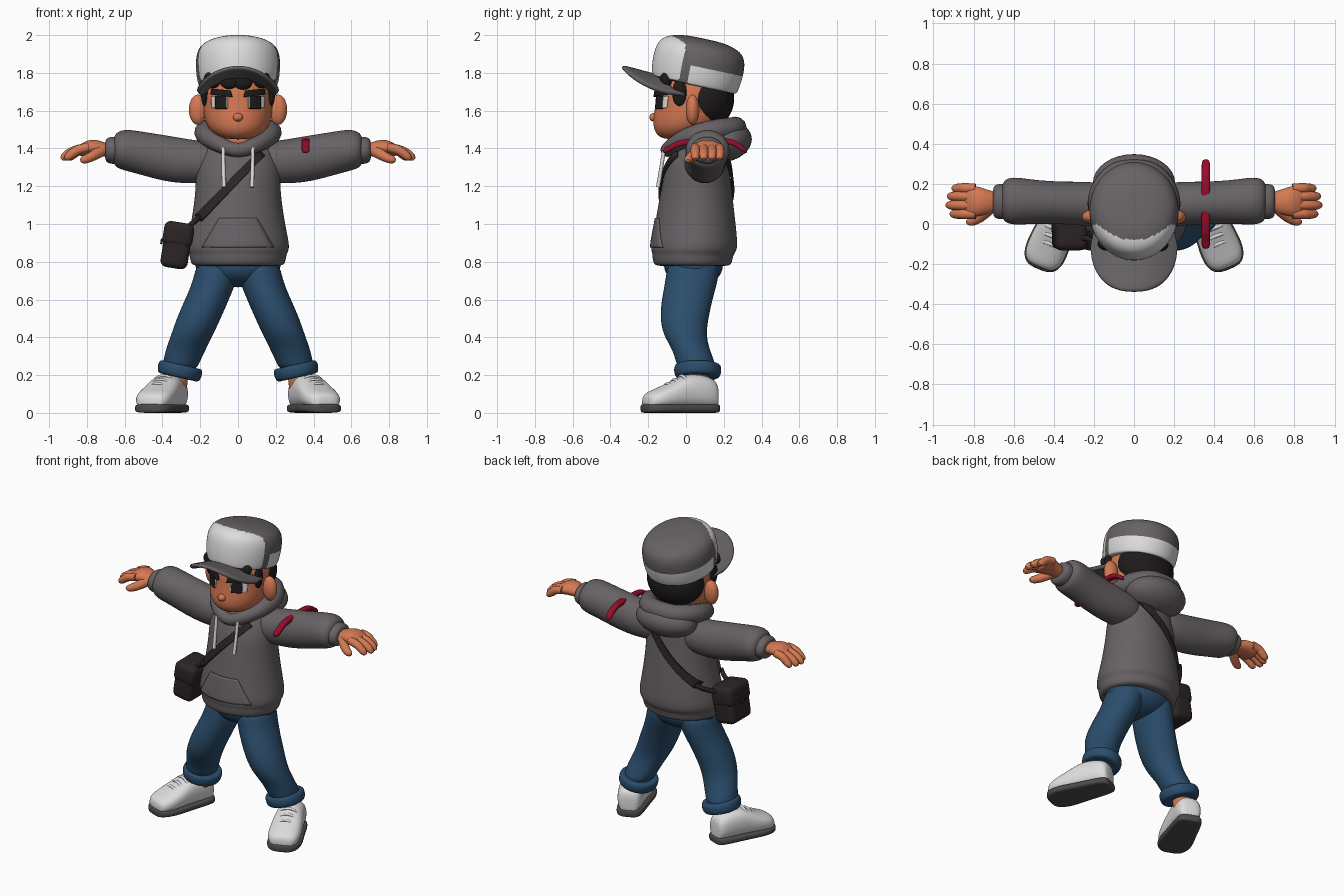
import bpy, bmesh
from math import sin, cos, pi, radians
from mathutils import Vector, Matrix
from mathutils.bvhtree import BVHTree

if "Cube" in bpy.data.objects:
    bpy.data.objects.remove(bpy.data.objects["Cube"])


def material(name, r, g, b):
    m = bpy.data.materials.new(name)
    m.use_nodes = True
    m.diffuse_color = (r, g, b, 1)
    bsdf = m.node_tree.nodes["Principled BSDF"]
    bsdf.inputs["Base Color"].default_value = (r, g, b, 1)
    bsdf.inputs["Roughness"].default_value = 0.8
    return m


GREY = material("charcoal fabric", .135, .12, .127)
WHITE = material("white", .72, .72, .72)
SKIN = material("skin", .66, .19, .085)
DENIM = material("denim", .024, .075, .15)
HAIR = material("dark hair", .014, .011, .011)
LEATHER = material("dark leather", .026, .018, .019)
RED = material("red cloth", .30, .004, .022)
SOLE = material("rubber sole", .075, .068, .072)


def finish(name, bm, mat, mirror=False, sub=2, thick=0):
    bmesh.ops.recalc_face_normals(bm, faces=bm.faces)
    me = bpy.data.meshes.new(name)
    bm.to_mesh(me)
    bm.free()
    me.materials.append(mat)
    me.shade_smooth()
    ob = bpy.data.objects.new(name, me)
    bpy.context.collection.objects.link(ob)
    if thick:
        s = ob.modifiers.new("thickness", "SOLIDIFY")
        s.thickness, s.offset = thick, 0
    if sub:
        s = ob.modifiers.new("smooth", "SUBSURF")
        s.levels = s.render_levels = sub
    if mirror:
        ob.modifiers.new("mirror", "MIRROR")
    return ob


def loft(name, axis, rings, mat, mirror=False, box=1, seg=16, sub=2, matrix=None):
    """Skin elliptical rings (x, y, z, radius a, radius b) set square to an axis."""
    a, b = {"X": (1, 2), "Y": (0, 2), "Z": (0, 1)}[axis]
    bm, loops = bmesh.new(), []
    for *centre, ra, rb in rings:
        loop = []
        for i in range(seg):
            p, t = Vector(centre), 2 * pi * (i + .5) / seg
            p[a] += ra * abs(cos(t)) ** box * (1 if cos(t) > 0 else -1)
            p[b] += rb * abs(sin(t)) ** box * (1 if sin(t) > 0 else -1)
            loop.append(bm.verts.new(p))
        loops.append(loop)
    for l, m in zip(loops, loops[1:]):
        for i in range(seg):
            j = (i + 1) % seg
            bm.faces.new((l[i], l[j], m[j], m[i]))
    bm.faces.new(loops[0])
    bm.faces.new(loops[-1])
    if matrix:
        bm.transform(matrix)
    return finish(name, bm, mat, mirror, sub)


def ball(name, centre, radii, mat, mirror=False, tilt=0):
    bm = bmesh.new()
    bmesh.ops.create_uvsphere(bm, u_segments=32, v_segments=20, radius=1)
    bm.transform(Matrix.Translation(centre) @ Matrix.Rotation(tilt, 4, "X") @ Matrix.Diagonal((*radii, 1)))
    return finish(name, bm, mat, mirror, 0)


def tube(name, points, mat, mirror=False, cyclic=False):
    """Round cord through points (x, y, z, radius)."""
    cu = bpy.data.curves.new(name, "CURVE")
    cu.dimensions, cu.bevel_depth, cu.bevel_resolution, cu.use_fill_caps = "3D", 1, 4, True
    sp = cu.splines.new("NURBS")
    sp.points.add(len(points) - 1)
    for p, (x, y, z, r) in zip(sp.points, points):
        p.co, p.radius = (x, y, z, 1), r
    sp.order_u, sp.use_endpoint_u, sp.use_cyclic_u = 3, not cyclic, cyclic
    cu.materials.append(mat)
    ob = bpy.data.objects.new(name, cu)
    bpy.context.collection.objects.link(ob)
    if mirror:
        ob.modifiers.new("mirror", "MIRROR")
    return ob


def patch(name, target, corners, mat, mirror=False, side=-1, lift=.003, thick=.008, n=12):
    """Thin plate: a quad in x, z laid onto the front or back of a target."""
    tree = BVHTree.FromObject(target, bpy.context.evaluated_depsgraph_get())
    bl, br, tr, tl = [Vector((x, 0, z)) for x, z in corners]
    bm, grid = bmesh.new(), []
    for i in range(n + 1):
        row = []
        for j in range(n + 1):
            p = bl.lerp(br, j / n).lerp(tl.lerp(tr, j / n), i / n)
            p.y = side
            hit = tree.ray_cast(p, Vector((0, -side, 0)))[0] or tree.find_nearest(p)[0]
            row.append(bm.verts.new(hit + Vector((0, side * lift, 0))))
        grid.append(row)
    for i in range(n):
        for j in range(n):
            bm.faces.new((grid[i][j], grid[i][j + 1], grid[i + 1][j + 1], grid[i + 1][j]))
    return finish(name, bm, mat, mirror, 0, thick)


def box(name, size, matrix, mat, bevel):
    bm = bmesh.new()
    bmesh.ops.create_cube(bm, size=1)
    bm.transform(matrix @ Matrix.Diagonal((*size, 1)))
    ob = finish(name, bm, mat, sub=0)
    m = ob.modifiers.new("round", "BEVEL")
    m.width, m.segments = bevel, 5
    return ob


# Hoodie
torso = loft("hoodie_body", "Z", [
    (0, .035, .775, .22, .18), (0, .035, .785, .252, .21), (0, .035, .83, .258, .215),
    (0, .04, .845, .262, .22), (0, .043, .875, .28, .235), (0, .05, 1, .25, .215),
    (0, .055, 1.2, .222, .187), (0, .06, 1.3, .23, .168), (0, .08, 1.4, .19, .145),
    (0, .08, 1.46, .11, .1)], GREY, seg=24)
patch("front_pocket", torso, [(-.19, .875), (.19, .875), (.1, 1.03), (-.1, 1.03)], GREY)
loft("sleeves", "X", [
    (.06, .09, 1.33, .1, .1), (.2, .1, 1.325, .115, .115), (.36, .105, 1.342, .107, .127),
    (.5, .11, 1.372, .112, .118), (.59, .115, 1.392, .122, .113), (.64, .115, 1.392, .115, .1),
    (.665, .115, 1.39, .075, .065)], GREY, True)
loft("sleeve_cuffs", "X", [(.64, .112, 1.39, .08, .066), (.65, .112, 1.39, .092, .076),
     (.695, .112, 1.39, .088, .07), (.705, .112, 1.39, .06, .045)], GREY, True)
half = [(.09, -.075, 1.415, .042), (.17, .02, 1.465, .052), (.18, .14, 1.495, .058), (.1, .25, 1.505, .06)]
tube("hood_collar", [(0, -.105, 1.385, .036)] + half + [(0, .265, 1.51, .06)]
     + [(-x, y, z, r) for x, y, z, r in reversed(half)], GREY, cyclic=True)
ball("hood_back", (0, .205, 1.435), (.205, .145, .105), GREY, tilt=radians(12))
tube("drawstrings", [(.078, -.115, 1.405, .01), (.078, -.128, 1.31, .01), (.074, -.148, 1.195, .011)], WHITE, True)
loft("arm_ribbon", "Y", [(.358, y, z, .021, .016) for y, z in (
    (-.125, 1.388), (-.09, 1.395), (-.04, 1.435), (.1, 1.44), (.23, 1.443), (.28, 1.415), (.325, 1.38))],
    RED, box=.6)

# Hands
loft("palms", "X", [(.68, .11, 1.39, .05, .035), (.72, .11, 1.398, .058, .04), (.77, .112, 1.408, .075, .044),
     (.82, .115, 1.397, .082, .038), (.85, .115, 1.385, .07, .025)], SKIN, True)
for finger, y, tip in (("index", .05, .905), ("middle", .094, .925), ("ring", .138, .918), ("little", .178, .895)):
    tube(finger + "_fingers", [(.79, y, 1.405, .024), (.84, y, 1.398, .026), (tip - .03, y, 1.375, .025),
         (tip, y, 1.35, .021), (tip + .008, y, 1.342, .01)], SKIN, True)
tube("thumbs", [(.72, .08, 1.39, .032), (.76, .04, 1.365, .029), (.8, .015, 1.345, .024),
     (.825, .01, 1.338, .02), (.835, .01, 1.335, .008)], SKIN, True)

# Jeans
ball("jeans_seat", (0, .04, .78), (.225, .155, .115), DENIM)
loft("jeans_legs", "Z", [
    (.1, .04, .82, .12, .14), (.115, .035, .72, .118, .143), (.155, .01, .62, .118, .138),
    (.2, -.008, .52, .12, .133), (.24, -.01, .42, .114, .118), (.275, .025, .34, .108, .1),
    (.3, .05, .27, .1, .105), (.31, .06, .22, .09, .1)], DENIM, True)
loft("jeans_turnups", "Z", [(0, 0, z, r, r * 1.05) for z, r in (
    (-.035, .085), (-.038, .112), (-.01, .122), (.02, .122), (.036, .112), (.03, .085))], DENIM, True,
    matrix=Matrix.Translation((.308, .062, .223)) @ Matrix.Rotation(radians(-13), 4, "Y"))

# Feet
loft("ankles", "Z", [(.325, .07, .1, .055, .055), (.325, .07, .16, .058, .058), (.315, .065, .25, .06, .06)], SKIN, True)
foot = Matrix.Translation((.382, .005, 0)) @ Matrix.Rotation(radians(22), 4, "Z")
loft("shoes", "Y", [(0, y, (top + .02) / 2, r, (top - .02) / 2) for y, r, top in (
    (.168, .045, .14), (.15, .075, .185), (.06, .086, .208), (-.02, .092, .205), (-.09, .1, .165),
    (-.17, .103, .13), (-.22, .085, .11), (-.24, .05, .085))], WHITE, True, box=.8, matrix=foot)
loft("shoe_soles", "Y", [(0, y, .024, r, .024) for y, r in (
    (.175, .045), (.155, .08), (.06, .09), (-.03, .097), (-.11, .108), (-.18, .107), (-.23, .085), (-.25, .045))],
    SOLE, True, box=.5, matrix=foot)
for i, (y, z) in enumerate(((-.03, .2), (-.07, .179), (-.11, .157))):
    loft(f"laces_{i + 1}", "X", [(x, y, z - 7 * x * x, .011, .008) for x in (-.06, -.03, 0, .03, .06)],
         WHITE, True, seg=8, sub=1, matrix=foot)

# Head
loft("neck", "Z", [(0, .04, z, .085, .08) for z in (1.36, 1.44, 1.52)], SKIN)
head = loft("head", "Z", [
    (0, -.05, 1.448, .06, .06), (0, -.035, 1.465, .11, .115), (0, -.005, 1.505, .16, .17),
    (0, .02, 1.565, .182, .195), (0, .03, 1.64, .186, .192), (0, .04, 1.74, .186, .2),
    (0, .05, 1.82, .15, .16)], SKIN, seg=24)
ball("nose", (0, -.172, 1.565), (.026, .022, .022), SKIN)
ball("ears", (.212, .035, 1.605), (.048, .036, .08), SKIN, True)
patch("eye_whites", head, [(.055, 1.615), (.138, 1.615), (.14, 1.675), (.055, 1.675)], WHITE, True)
patch("irises", head, [(.06, 1.61), (.118, 1.61), (.118, 1.677), (.06, 1.677)], HAIR, True, lift=.006)
patch("eyebrows", head, [(.03, 1.672), (.14, 1.685), (.135, 1.716), (.04, 1.706)], HAIR, True, lift=.008, thick=.016)
ball("back_hair", (0, .105, 1.665), (.19, .15, .165), HAIR)
ball("sideburns", (.178, -.035, 1.695), (.018, .038, .07), HAIR, True)
for i, (x, y, z) in enumerate(((-.13, -.1, 1.765), (-.045, -.145, 1.76), (.025, -.145, 1.755), (.12, -.105, 1.765))):
    ball(f"fringe_tuft_{i + 1}", (x, y, z), (.052, .032, .046), HAIR)

# Cap crown, with panels coloured by region
crown = loft("cap_crown", "Z", [(0, 0, z, r, r + .02) for z, r in (
    (0, .2), (.004, .212), (.05, .222), (.12, .227), (.185, .22), (.228, .185), (.25, .11), (.255, .04))],
    GREY, seg=24, sub=3)
baked = bpy.data.meshes.new_from_object(crown.evaluated_get(bpy.context.evaluated_depsgraph_get()))
crown.modifiers.clear()
crown.data = baked
baked.materials.append(WHITE)
for f in baked.polygons:
    x, y, z = f.center
    front_panel = y < min(-.175 + 2.6 * x * x, -.085) and z > .01
    back_band = y > -.04 and z < .1
    f.material_index = int(front_panel or back_band)
baked.transform(Matrix.Translation((0, .042, 1.732)) @ Matrix.Rotation(radians(-12), 4, "X"))

# Cap bill
bm, rows = bmesh.new(), []
for i in range(25):
    a = pi * (i / 24 - .5)
    inner = Vector((.19 * sin(a), -.14 * cos(a)))
    s = abs(sin(a)) ** .85 * (1 if a > 0 else -1)
    outer = Vector((.213 * s, -.1 - .24 * max(cos(a), 0) ** .8))
    row = []
    for j in range(7):
        x, y = inner.lerp(outer, j / 6)
        row.append(bm.verts.new((x, y, 1.793 + .27 * (-y - .2) - 1.6 * x * x)))
    rows.append(row)
for r, q in zip(rows, rows[1:]):
    for j in range(6):
        bm.faces.new((r[j], r[j + 1], q[j + 1], q[j]))
finish("cap_bill", bm, GREY, sub=1, thick=.025)

# Shoulder bag
for name, side in (("strap_front", -1), ("strap_back", 1)):
    patch(name, torso, [(-.225, 1.045), (-.195, 1.015), (.14, 1.36), (.11, 1.39)], LEATHER,
          side=side, lift=.01, thick=.014, n=16)
    y = .05 + side * .1
    tube(name + "_end", [(-.2, .05 + side * .14, 1.04, .014), (-.25, y, .995, .014),
         (-.29, -.02 + side * .07, .965, .014)], LEATHER)
tilt = Matrix.Translation((-.325, -.02, .885)) @ Matrix.Rotation(radians(9), 4, "Y")
box("bag_body", (.145, .21, .24), tilt, LEATHER, .035)
box("bag_flap", (.16, .222, .13), tilt @ Matrix.Translation((0, 0, .06)), LEATHER, .035)
box("bag_clasp", (.012, .04, .03), tilt @ Matrix.Translation((-.082, 0, .01)), LEATHER, .004)
